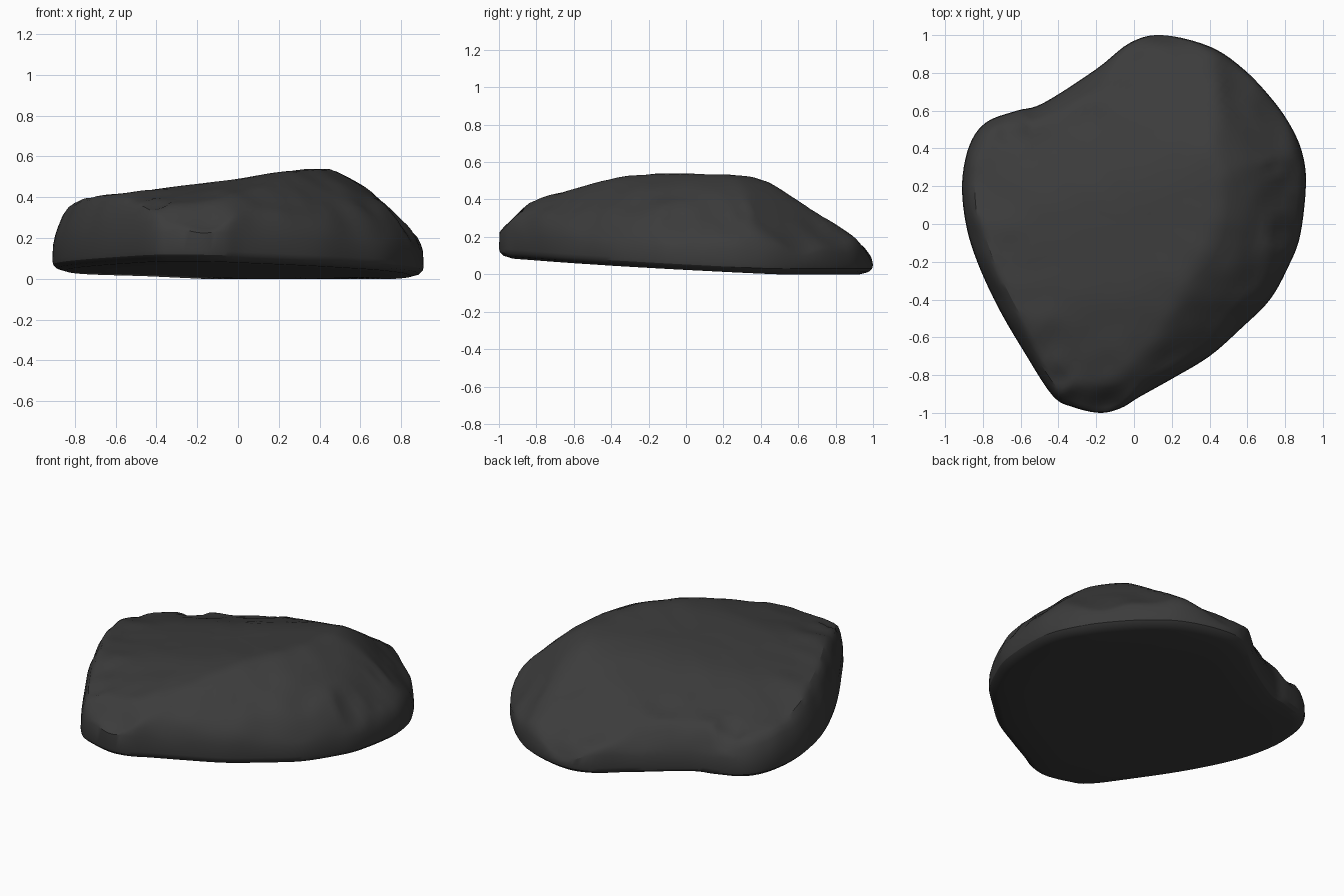
import bpy, bmesh, math
from mathutils import Vector, noise

if "Cube" in bpy.data.objects:
    bpy.data.objects.remove(bpy.data.objects["Cube"])

# Widest outline of the rock, seen from above
OUTLINE = [(.91, .2), (.895, .36), (.84, .5), (.74, .65), (.58, .82), (.4, .94), (.15, 1),
           (-.02, .96), (-.2, .82), (-.48, .64), (-.62, .6), (-.78, .54), (-.87, .42),
           (-.91, .22), (-.89, 0), (-.83, -.2), (-.72, -.44), (-.58, -.68), (-.43, -.91),
           (-.32, -.97), (-.18, -1), (-.07, -.975), (.03, -.915), (.2, -.82), (.4, -.7),
           (.57, -.55), (.72, -.4), (.82, -.22), (.88, -.06)]
# Chipped pits: x, y, radius, depth
PITS = [(-.64, .49, .09, .025), (-.25, .56, .10, .015), (.80, -.05, .09, .03),
        (.74, .3, .05, .015), (-.4, -.82, .06, .015), (.86, .1, .05, .02)]
STEPS = 5


def smooth_loop(pts, steps):
    out, n = [], len(pts)
    for i in range(n):
        a, b, c, d = (Vector(pts[(i + k) % n]) for k in (-1, 0, 1, 2))
        for s in range(steps):
            t = s / steps
            out.append(.5 * (2 * b + (c - a) * t + (2 * a - 5 * b + 4 * c - d) * t * t
                             + (3 * b - a - 3 * c + d) * t ** 3))
    return out


loop = smooth_loop(OUTLINE, STEPS)
N = len(loop)


def edge_distance(p):
    best = 9
    for i in range(N):
        a, b = loop[i], loop[(i + 1) % N]
        ab = b - a
        t = max(0, min(1, (p - a).dot(ab) / ab.length_squared))
        best = min(best, (p - a - ab * t).length)
    return best


def underside(p):
    return max(0, .036 - .05 * p.y - .015 * p.x)


def soft_min(values, k=100):
    m = min(values)
    return m - math.log(sum(math.exp(-k * (v - m)) for v in values)) / k


def top_height(p):
    x, y = p
    d = edge_distance(p)
    rim = underside(p) + .05
    front_right = .55 * x - .83 * y
    back_left = .8 * y - .6 * x
    planes = [
        .485 + .14 * x - .04 * y,                     # broad sloping top
        .49 + .10 * x + .2 * (y + .4),                # front shoulder
        .38 + 1.1 * (y + .85),                        # front tip
        .505 + .06 * x - .67 * (y - .4),              # back facet
        .14 - 1.5 * (y - .95),                        # back tip
        .545 - .95 * (x - .53),                       # right facet
        .34 + .7 * (.73 - front_right),               # front right shoulder
        .1 + 2.2 * (.85 - front_right),               # front right flank
        .1 + 1.1 * (1.0 - (.76 * x + .65 * y)),       # back right facet
        .385 - .35 * (back_left - .45),               # back left slope
    ]
    # Rounded flank, steeper towards the front left
    steep = .66 + .35 * max(0, min(1, -(x + y) - .2))
    z = soft_min(planes + [rim + .03 + steep * math.sqrt(d)])
    # Lumps, rougher on the flanks than on the top
    rough = .02 * max(0, 1 - d / .35) + .004
    z += rough * noise.noise(Vector((x * 7, y * 7, z * 7)))
    z += .006 * noise.noise(Vector((x * 2.5, y * 2.5, 3)))
    for px, py, r, depth in PITS:
        q = math.hypot(x - px, y - py) / r
        if q < 1:
            z -= depth * (1 - q ** 3)
    return max(z, rim)


bm = bmesh.new()


def ring(scale, height):
    out = []
    for p in loop:
        q = p * scale
        out.append(bm.verts.new((q.x, q.y, height(q))))
    return out


# Rings from the underside, around the rim and up over the top
rings = [ring(s, underside) for s in (.3, .7, .93)]
rings.append(ring(.975, lambda q: underside(q) + .012))
rings.append(ring(.995, lambda q: underside(q) + .03))
rings.append(ring(1, lambda q: underside(q) + .05))
for s in (.996, .985, .97, .95, .925, .9, .87, .84, .8, .76, .72, .68, .64, .6, .55,
          .5, .44, .38, .3, .2, .1):
    rings.append(ring(s, top_height))
for a, b in zip(rings, rings[1:]):
    for i in range(N):
        j = (i + 1) % N
        bm.faces.new((a[i], a[j], b[j], b[i]))
centre = Vector((0, 0))
low = bm.verts.new((0, 0, underside(centre)))
high = bm.verts.new((0, 0, top_height(centre)))
for i in range(N):
    j = (i + 1) % N
    bm.faces.new((low, rings[0][j], rings[0][i]))
    bm.faces.new((high, rings[-1][i], rings[-1][j]))
bmesh.ops.recalc_face_normals(bm, faces=bm.faces)

mesh = bpy.data.meshes.new("rock")
bm.to_mesh(mesh)
bm.free()
rock = bpy.data.objects.new("rock", mesh)
bpy.context.collection.objects.link(rock)

stone = bpy.data.materials.new("dark grey stone")
stone.diffuse_color = (.045, .045, .045, 1)
stone.use_nodes = True
stone.node_tree.nodes["Principled BSDF"].inputs["Base Color"].default_value = stone.diffuse_color
mesh.materials.append(stone)

# Smooth stone with crisp chips
bpy.context.view_layer.objects.active = rock
rock.select_set(True)
bpy.ops.object.shade_smooth_by_angle(angle=math.radians(30))
